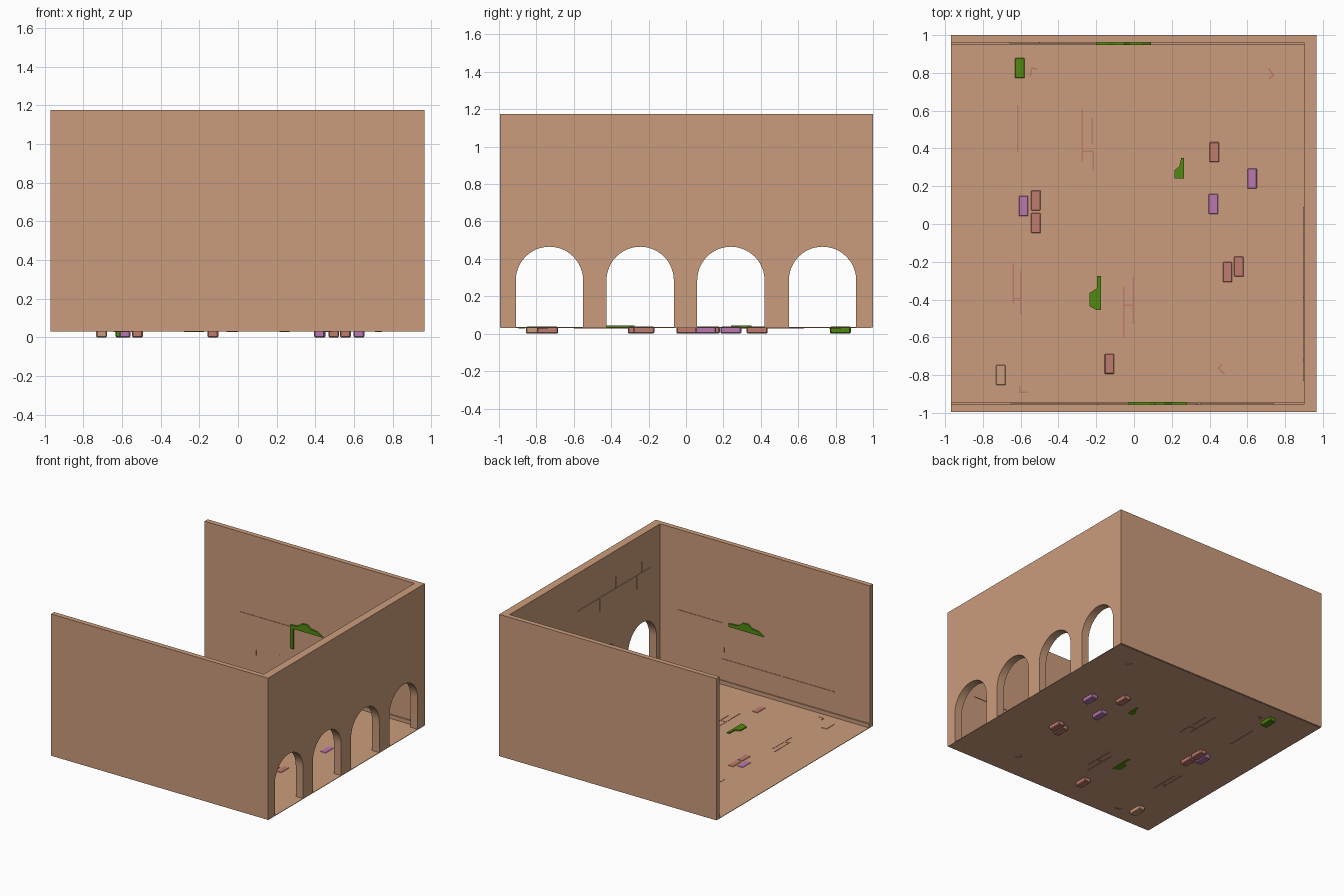
import bpy, bmesh
from math import cos, sin, pi, radians
from mathutils import Vector, Matrix

if "Cube" in bpy.data.objects:
    bpy.data.objects.remove(bpy.data.objects["Cube"])


def material(name, rgb):
    m = bpy.data.materials.new(name)
    m.use_nodes = True
    m.diffuse_color = (*rgb, 1)
    m.node_tree.nodes["Principled BSDF"].inputs["Base Color"].default_value = (*rgb, 1)
    return m


TAN = material("sandstone", (0.60, 0.335, 0.20))
PINK = material("rose_brick", (0.52, 0.20, 0.155))
PURPLE = material("lilac_brick", (0.49, 0.19, 0.43))
GREEN = material("moss_green", (0.085, 0.25, 0.006))

BASE, TOP = 0.035, 1.175
FRONT, BACK, SIDE = -0.955, 0.96, 0.90      # inner wall faces
LEFT, RIGHT = -0.97, 0.965                  # outer x limits


def finish(name, bm, mat):
    bmesh.ops.recalc_face_normals(bm, faces=bm.faces)
    mesh = bpy.data.meshes.new(name)
    bm.to_mesh(mesh)
    bm.free()
    mesh.materials.append(mat)
    ob = bpy.data.objects.new(name, mesh)
    bpy.context.collection.objects.link(ob)
    return ob


def box(name, lo, hi, mat, turn=0):
    lo, hi = Vector(lo), Vector(hi)
    size = hi - lo
    bm = bmesh.new()
    place = Matrix.Translation((lo + hi) / 2) @ Matrix.Rotation(radians(turn), 4, "Z")
    bmesh.ops.create_cube(bm, size=1, matrix=place @ Matrix.Diagonal((*size, 1)))
    return finish(name, bm, mat)


def prism(name, points, depth, mat):
    """Extrude a flat outline of 3D points along the depth vector."""
    bm = bmesh.new()
    face = bm.faces.new([bm.verts.new(p) for p in points])
    new = bmesh.ops.extrude_face_region(bm, geom=[face], use_keep_orig=True)["geom"]
    bmesh.ops.translate(bm, vec=depth, verts=[g for g in new if isinstance(g, bmesh.types.BMVert)])
    return finish(name, bm, mat)


# Floor and plain walls
box("floor", (LEFT, -0.99, BASE - 0.004), (RIGHT, 0.99, BASE), TAN)
box("front_wall", (LEFT, -0.995, BASE - 0.002), (RIGHT, FRONT, TOP), TAN)
box("back_wall", (LEFT, BACK, BASE - 0.002), (RIGHT, 1.0, TOP), TAN)
box("front_skirting", (LEFT, FRONT, BASE), (SIDE, FRONT + 0.01, BASE + 0.03), TAN)
box("back_skirting", (LEFT, BACK - 0.01, BASE), (SIDE, BACK, BASE + 0.03), TAN)

# Side wall with a row of four round arches
RADIUS, SPRING = 0.18, 0.285
outline = [(FRONT, TOP), (FRONT, BASE)]
for centre in (-0.73, -0.245, 0.24, 0.73):
    outline.append((centre - RADIUS, BASE))
    for i in range(25):
        a = pi - pi * i / 24
        outline.append((centre + RADIUS * cos(a), SPRING + RADIUS * sin(a)))
    outline.append((centre + RADIUS, BASE))
outline += [(BACK, BASE), (BACK, TOP)]
wall = prism("arcade_wall", [(SIDE, y, z) for y, z in outline], (RIGHT - SIDE, 0, 0), TAN)
bpy.ops.object.select_all(action="DESELECT")
wall.select_set(True)
bpy.context.view_layer.objects.active = wall
bpy.ops.object.shade_smooth_by_angle(angle=radians(30))

# Loose floor bricks, sunk through the floor
bricks = {
    PINK: [(0.425, 0.38), (-0.52, 0.125), (-0.52, 0.005), (0.495, -0.255),
           (0.555, -0.225), (-0.13, -0.74)],
    PURPLE: [(0.625, 0.24), (0.42, 0.105), (-0.585, 0.095)],
    GREEN: [(-0.605, 0.825)],
    TAN: [(-0.705, -0.80)],
}
for mat, spots in bricks.items():
    for x, y in spots:
        ob = box("floor_brick", (x - 0.028, y - 0.056, 0), (x + 0.028, y + 0.056, BASE + 0.003), mat)
        bevel = ob.modifiers.new("soft_edges", "BEVEL")
        bevel.width = 0.006
        bevel.segments = 1

# Floor joints: long strips, their short links and corner chips
Z0, Z1, W = BASE - 0.007, BASE + 0.002, 0.004
for x, y0, y1 in [(-0.615, 0.38, 0.63), (-0.275, 0.33, 0.61), (-0.22, 0.42, 0.56),
                  (-0.215, 0.28, 0.39), (-0.64, -0.42, -0.21), (-0.6, -0.48, -0.25),
                  (-0.055, -0.6, -0.33), (-0.005, -0.53, -0.28)]:
    box("floor_joint", (x - W, y0, Z0), (x + W, y1, Z1), PINK)
for x0, x1, y in [(-0.275, -0.215, 0.385), (-0.64, -0.6, -0.395), (-0.055, -0.005, -0.43)]:
    box("floor_joint_link", (x0, y - W, Z0), (x1, y + W, Z1), PINK)
for x, y, turn in [(-0.545, 0.83, -10), (0.745, 0.785, 215), (-0.61, -0.895, 90), (0.44, -0.765, 50)]:
    m = Matrix.Translation((x, y, Z0)) @ Matrix.Rotation(radians(turn), 4, "Z")
    chip = [(0, 0), (0.035, 0), (0.035, -0.009), (0.009, -0.009), (0.009, -0.05), (0, -0.05)]
    prism("corner_chip", [m @ Vector((u, v, 0)) for u, v in chip], (0, 0, Z1 - Z0), PINK)

# Moss patches on the floor
for patch in ([(0.25, 0.35), (0.265, 0.35), (0.265, 0.24), (0.215, 0.24), (0.215, 0.285), (0.24, 0.305)],
              [(-0.195, -0.275), (-0.175, -0.275), (-0.175, -0.455), (-0.2, -0.455),
               (-0.235, -0.435), (-0.235, -0.365), (-0.195, -0.34)]):
    prism("floor_moss", [(x, y, BASE - 0.006) for x, y in patch], (0, 0, 0.015), GREEN)

# Moss clumps on the inner faces of the front and back walls
clump = [(0, 0), (0.29, 0), (0.24, 0.03), (0.18, 0.04), (0.15, 0.065), (0.1, 0.06), (0.06, 0.03), (0, 0.025)]
prism("back_wall_moss", [(-0.2 + u, BACK, 0.525 + v) for u, v in clump], (0, -0.012, 0), GREEN)
box("back_moss_strand", (-0.2, BACK - 0.012, 0.36), (-0.172, BACK, 0.527), GREEN)
prism("front_wall_moss", [(0.26 - u if u else 0.28, FRONT, 0.515 + v) for u, v in reversed(clump)], (0, 0.012, 0), GREEN)

# Thin mortar lines on the inner wall faces
T = 0.003


def mortar(face, inward, a0, a1, z0, z1):
    lo, hi = sorted((face, face + inward * 0.004))
    if face == SIDE:
        box("side_mortar", (lo, a0, z0), (hi, a1, z1), TAN)
    else:
        box("wall_mortar", (a0, lo, z0), (a1, hi, z1), TAN)


rows = [(BACK, -1, -0.66, -0.2, 0.53), (FRONT, 1, 0.35, 0.74, 0.525),
        (FRONT, 1, -0.655, 0.345, 0.235), (SIDE, -1, -0.83, 0.09, 0.87)]
for face, inward, a0, a1, z in rows:
    mortar(face, inward, a0, a1, z - T, z + T)
ticks = [(BACK, -1, -0.5, 0.53, 0.63), (BACK, -1, -0.51, 0.22, 0.26), (BACK, -1, -0.3, 0.25, 0.28),
         (FRONT, 1, 0.175, 0.14, 0.235), (FRONT, 1, -0.19, 0.235, 0.33), (FRONT, 1, 0.33, 0.29, 0.33),
         (SIDE, -1, -0.19, 0.76, 0.87), (SIDE, -1, -0.39, 0.87, 0.96),
         (SIDE, -1, -0.66, 0.76, 0.87), (SIDE, -1, -0.72, 0.87, 0.96)]
for face, inward, a, z0, z1 in ticks:
    mortar(face, inward, a - T, a + T, z0, z1)
